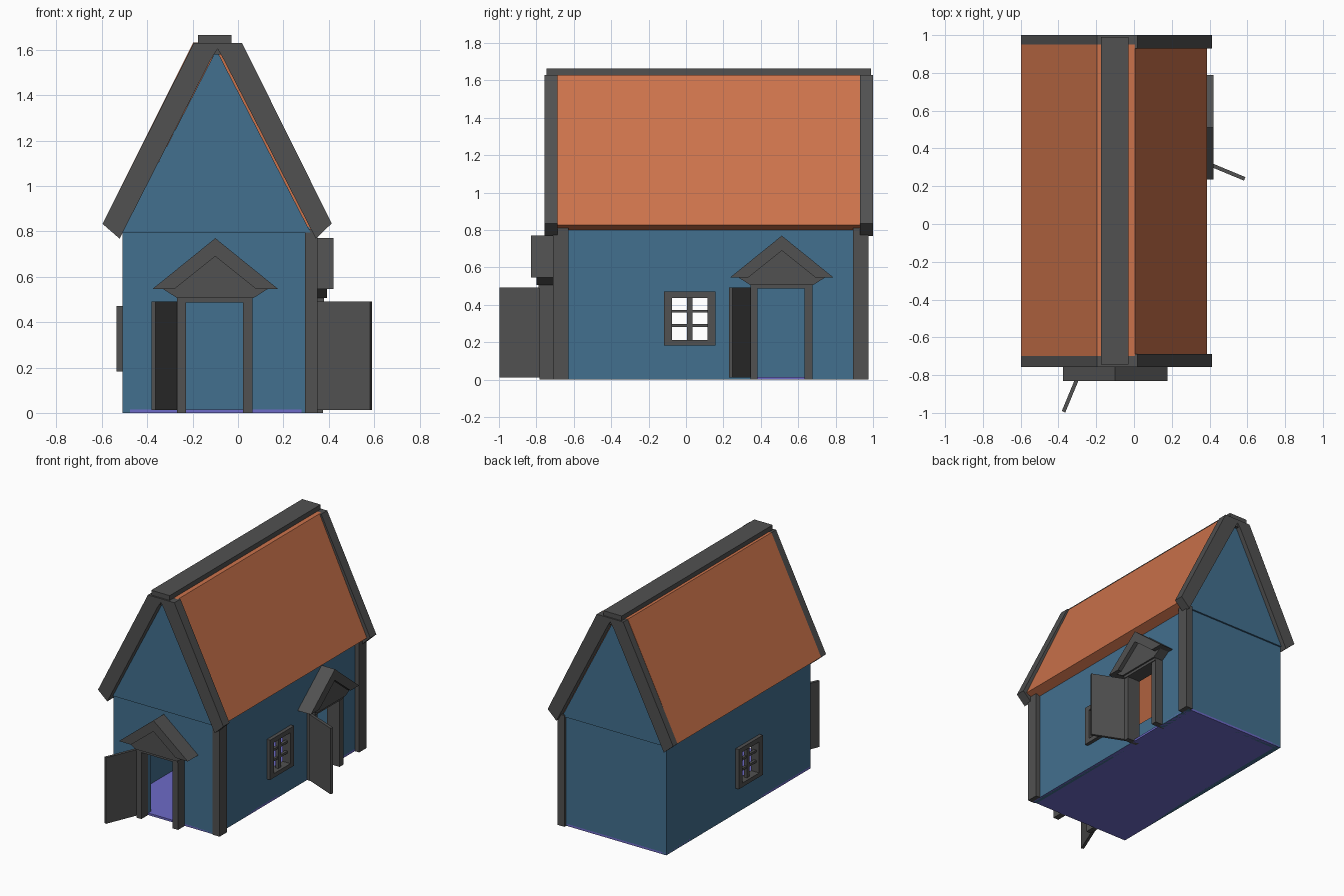
import bpy, bmesh, math
from mathutils import Matrix, Vector

if "Cube" in bpy.data.objects:
    bpy.data.objects.remove(bpy.data.objects["Cube"])


def material(name, rgb):
    m = bpy.data.materials.new(name)
    m.diffuse_color = (*rgb, 1)
    m.use_nodes = True
    m.node_tree.nodes["Principled BSDF"].inputs["Base Color"].default_value = m.diffuse_color
    return m


GREY = material("dark grey timber", (0.082, 0.082, 0.082))
BLUE = material("blue plaster", (0.055, 0.16, 0.275))
ORANGE = material("orange roof", (0.60, 0.17, 0.07))
PURPLE = material("purple floor", (0.155, 0.145, 0.58))


def finish(name, bm, mat, matrix=None):
    if matrix:
        bm.transform(matrix)
    bmesh.ops.recalc_face_normals(bm, faces=bm.faces[:])
    me = bpy.data.meshes.new(name)
    bm.to_mesh(me)
    bm.free()
    me.materials.append(mat)
    ob = bpy.data.objects.new(name, me)
    bpy.context.collection.objects.link(ob)
    return ob


def boxes(name, mat, extents, matrix=None):
    """One object made of boxes given as (x0, x1, y0, y1, z0, z1)."""
    bm = bmesh.new()
    for x0, x1, y0, y1, z0, z1 in extents:
        t = Matrix.Translation(((x0 + x1) / 2, (y0 + y1) / 2, (z0 + z1) / 2))
        s = Matrix.Diagonal((x1 - x0, y1 - y0, z1 - z0, 1))
        bmesh.ops.create_cube(bm, size=1, matrix=t @ s)
    return finish(name, bm, mat, matrix)


def prism(name, mat, profile, y0, y1, matrix=None):
    """Extrude an (x, z) profile along y."""
    bm = bmesh.new()
    face = bm.faces.new([bm.verts.new((x, y0, z)) for x, z in profile])
    ext = bmesh.ops.extrude_face_region(bm, geom=[face])
    verts = [v for v in ext["geom"] if isinstance(v, bmesh.types.BMVert)]
    bmesh.ops.translate(bm, verts=verts, vec=(0, y1 - y0, 0))
    return finish(name, bm, mat, matrix)


def wall(u0, u1, height, openings):
    """Split a wall into (u0, u1, z0, z1) panels around its openings."""
    panels, u = [], u0
    for a, b, low, high in openings:
        panels.append((u, a, 0, height))
        if low > 0:
            panels.append((a, b, 0, low))
        panels.append((a, b, high, height))
        u = b
    return panels + [(u, u1, 0, height)]


CX = -0.095                       # ridge line
L, R = -0.51, 0.315               # side walls
F, B = -0.705, 0.955              # end walls
T = 0.035                         # wall thickness
EAVE = 0.82
WINDOW = (-0.08, 0.122, 0.20, 0.45)

# Floor
boxes("floor", PURPLE, [(L, R, F, B, 0, 0.015)])

# Walls with door and window openings
boxes("front_wall", BLUE, [(a, b, F, F + T, c, d)
      for a, b, c, d in wall(L, R, EAVE, [(-0.23, 0.03, 0, 0.49)])])
boxes("back_wall", BLUE, [(L, R, B - T, B, 0, EAVE)])
boxes("left_wall", BLUE, [(L, L + T, a, b, c, d)
      for a, b, c, d in wall(F, B, EAVE, [WINDOW])])
boxes("right_wall", BLUE, [(R - T, R, a, b, c, d)
      for a, b, c, d in wall(F, B, EAVE, [WINDOW, (0.38, 0.644, 0, 0.49)])])

# Gable panels, a touch proud of the walls below
GABLE = [(L, 0.795), (R + 0.005, 0.795), (CX, 1.60)]
prism("front_gable", BLUE, GABLE, F - 0.008, F + T)
prism("back_gable", BLUE, GABLE, B - T, B + 0.012)

# Roof shell, open inside
prism("roof", ORANGE, [(-0.597, 0.833), (-0.197, 1.632), (0.005, 1.63), (0.386, 0.828),
                       (0.318, 0.80), (CX, 1.575), (-0.508, 0.80)], -0.70, 0.95)

# Barge boards at both ends and ridge cap
BARGE = [(-0.597, 0.833), (-0.195, 1.63), (0.018, 1.63), (0.413, 0.835), (0.343, 0.768),
         (-0.063, 1.557), (-0.09, 1.605), (-0.12, 1.557), (-0.522, 0.768)]
prism("front_barge_board", GREY, BARGE, -0.757, -0.687)
prism("back_barge_board", GREY, BARGE, 0.93, 1.0)
boxes("ridge_cap", GREY, [(-0.176, -0.028, -0.745, 0.99, 1.58, 1.665)])

# Corner posts on the right side
for name, y0, y1 in (("front_corner_post", -0.712, -0.628), ("back_corner_post", 0.893, 0.976)):
    boxes(name, GREY, [(0.295, 0.35, y0, y1, 0, 0.81)])


# Windows: frame plus bars leaving six open panes
def window(name, x0, x1):
    y0, y1, z0, z1, f = -0.117, 0.158, 0.183, 0.472, 0.042
    parts = [(x0, x1, y0, y0 + f, z0, z1), (x0, x1, y1 - f, y1, z0, z1),
             (x0, x1, y0 + f, y1 - f, z0, z0 + 0.03), (x0, x1, y0 + f, y1 - f, z1 - 0.034, z1)]
    m = (x0 + x1) / 2
    parts.append((m - 0.012, m + 0.012, 0.006, 0.035, z0 + 0.03, z1 - 0.034))
    for z in (0.291, 0.366):
        parts.append((m - 0.010, m + 0.010, y0 + f, y1 - f, z - 0.008, z + 0.008))
    boxes(name, GREY, parts)


window("left_window", -0.536, -0.47)
window("right_window", 0.275, 0.341)


# Entrance in local space: x along the wall, -y outwards
def entrance(prefix, place):
    boxes(prefix + "_door_frame", GREY,
          [(-0.168, -0.13, -0.072, 0.03, 0, 0.51), (0.122, 0.165, -0.072, 0.03, 0, 0.51),
           (-0.168, 0.165, -0.078, 0.03, 0.487, 0.51)], place)
    prism(prefix + "_pediment", GREY,
          [(0, 0.72), (0.24, 0.552), (0.168, 0.506), (-0.168, 0.506), (-0.24, 0.552)],
          -0.09, 0.0, place)
    prism(prefix + "_canopy", GREY,
          [(0, 0.77), (0.277, 0.546), (0.18, 0.546), (0, 0.69), (-0.18, 0.546), (-0.277, 0.546)],
          -0.12, 0.0, place)
    # Open door leaf
    start, end = Vector((-0.172, -0.04, 0)), Vector((-0.273, -0.284, 0))
    d = end - start
    turn = Matrix.Translation(start) @ Matrix.Rotation(math.atan2(d.y, d.x), 4, "Z")
    boxes(prefix + "_door", GREY, [(0, d.length, -0.01, 0.01, 0.012, 0.492)], place @ turn)


entrance("front", Matrix.Translation((-0.10, -0.71, 0)))
entrance("side", Matrix.Translation((0.302, 0.512, 0)) @ Matrix.Rotation(math.pi / 2, 4, "Z"))
